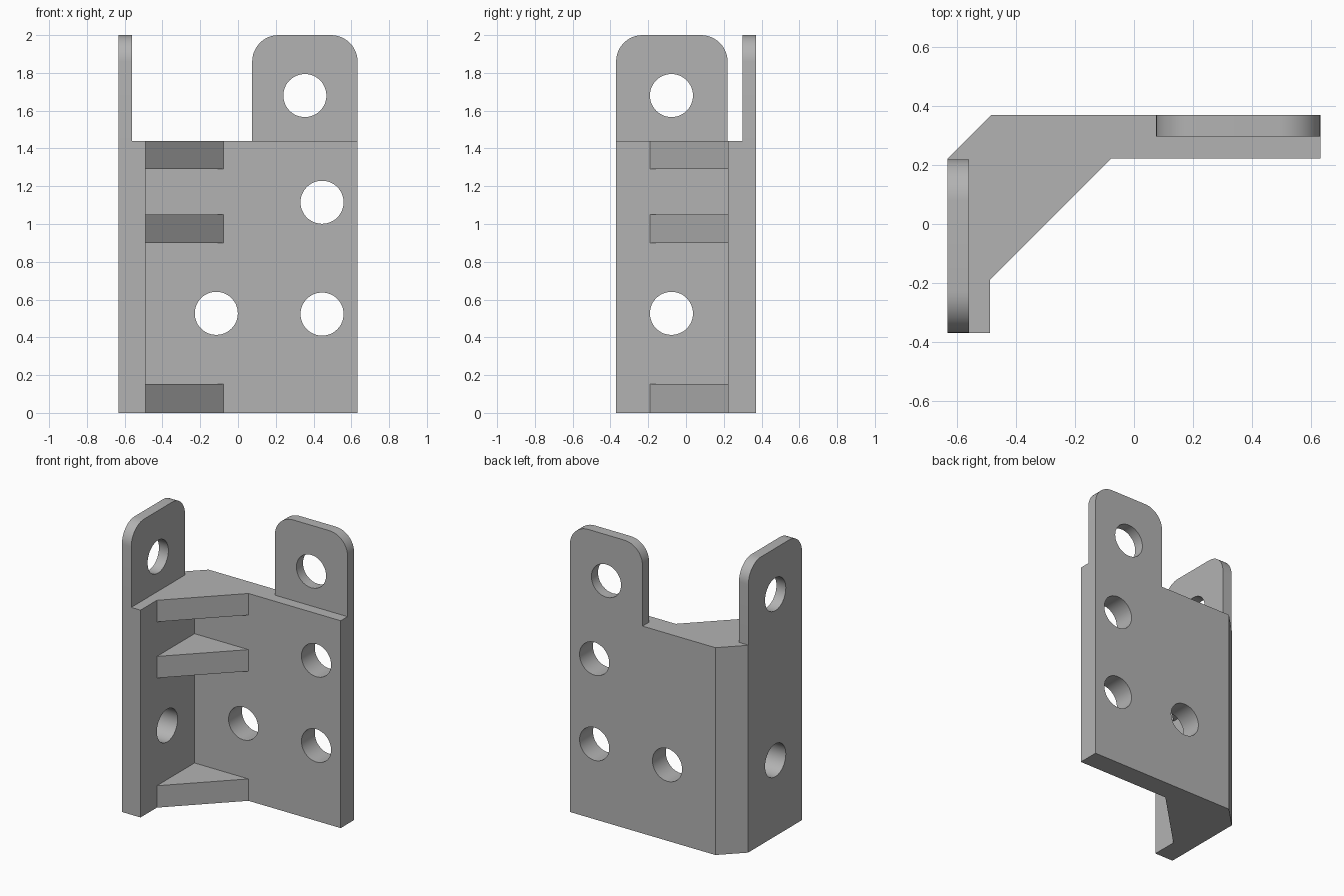
import bpy, bmesh, math
from mathutils import Vector

cube = bpy.data.objects.get("Cube")
if cube:
    bpy.data.objects.remove(cube, do_unlink=True)

grey = bpy.data.materials.new("plain grey")
grey.use_nodes = True
grey.diffuse_color = (0.45, 0.45, 0.45, 1)
grey.node_tree.nodes["Principled BSDF"].inputs["Base Color"].default_value = grey.diffuse_color

W, D = 0.633, 0.37           # outer half sizes
IX, IY = -0.49, 0.223        # inner faces of the two walls
TOP, TALL = 1.44, 2.0        # wall height, tab height
TAB, R, HOLE = 0.072, 0.14, 0.114


def prism(name, base, sweep):
    """Extrude a flat outline along a vector."""
    bm = bmesh.new()
    face = bm.faces.new([bm.verts.new(p) for p in base])
    out = bmesh.ops.extrude_face_region(bm, geom=[face])
    verts = [v for v in out["geom"] if isinstance(v, bmesh.types.BMVert)]
    bmesh.ops.translate(bm, verts=verts, vec=Vector(sweep))
    bmesh.ops.recalc_face_normals(bm, faces=bm.faces)
    mesh = bpy.data.meshes.new(name)
    bm.to_mesh(mesh)
    bm.free()
    mesh.materials.append(grey)
    obj = bpy.data.objects.new(name, mesh)
    bpy.context.collection.objects.link(obj)
    return obj


def combine(target, tool, operation):
    """Boolean the tool into the target and discard the tool."""
    bpy.context.view_layer.objects.active = target
    mod = target.modifiers.new(tool.name, "BOOLEAN")
    mod.operation, mod.solver, mod.object = operation, "EXACT", tool
    bpy.ops.object.modifier_apply(modifier=mod.name)
    bpy.data.objects.remove(tool, do_unlink=True)


def arc(u, z, r, start, end, steps):
    angles = [math.radians(start + (end - start) * i / steps) for i in range(steps + 1)]
    return [(u + r * math.cos(a), z + r * math.sin(a)) for a in angles]


def tab_outline(u0, u1):
    return ([(u0, TOP), (u1, TOP)] + arc(u1 - R, TALL - R, R, 0, 90, 12)
            + arc(u0 + R, TALL - R, R, 90, 180, 12))


# Angled wall with a chamfered corner
plan = [(-W, -D), (IX, -D), (IX, IY), (W, IY), (W, D), (-0.485, D), (-W, IY)]
bracket = prism("corner_bracket", [(x, y, 0) for x, y in plan], (0, 0, TOP))

# Triangular gussets in the inner corner
leg = 0.414
for z0, z1 in ((0, 0.152), (0.9, 1.05), (1.29, TOP)):
    corner = [(IX, IY, z0), (IX, IY - leg, z0), (IX + leg, IY, z0)]
    combine(bracket, prism("gusset", corner, (0, 0, z1 - z0)), "UNION")

# Rounded tabs, flush with the outer faces
side = [(-W, y, z) for y, z in tab_outline(-D, 0.22)]
combine(bracket, prism("side_tab", side, (TAB, 0, 0)), "UNION")
back = [(x, D, z) for x, z in tab_outline(0.075, W)]
combine(bracket, prism("back_tab", back, (0, -TAB, 0)), "UNION")

# Bolt holes through the back wall and the side wall
for x, z in ((0.445, 1.115), (0.445, 0.523), (-0.115, 0.527), (0.354, 1.68)):
    ring = [(px, 0.1, pz) for px, pz in arc(x, z, HOLE, 0, 360, 48)[:-1]]
    combine(bracket, prism("back_hole", ring, (0, 0.4, 0)), "DIFFERENCE")
for z in (0.527, 1.68):
    ring = [(-0.8, py, pz) for py, pz in arc(-0.077, z, HOLE, 0, 360, 48)[:-1]]
    combine(bracket, prism("side_hole", ring, (0.4, 0, 0)), "DIFFERENCE")

# Smooth the rounded surfaces, keep the corners sharp
bpy.ops.object.select_all(action="DESELECT")
bracket.select_set(True)
bpy.context.view_layer.objects.active = bracket
bpy.ops.object.shade_smooth_by_angle(angle=math.radians(30))
